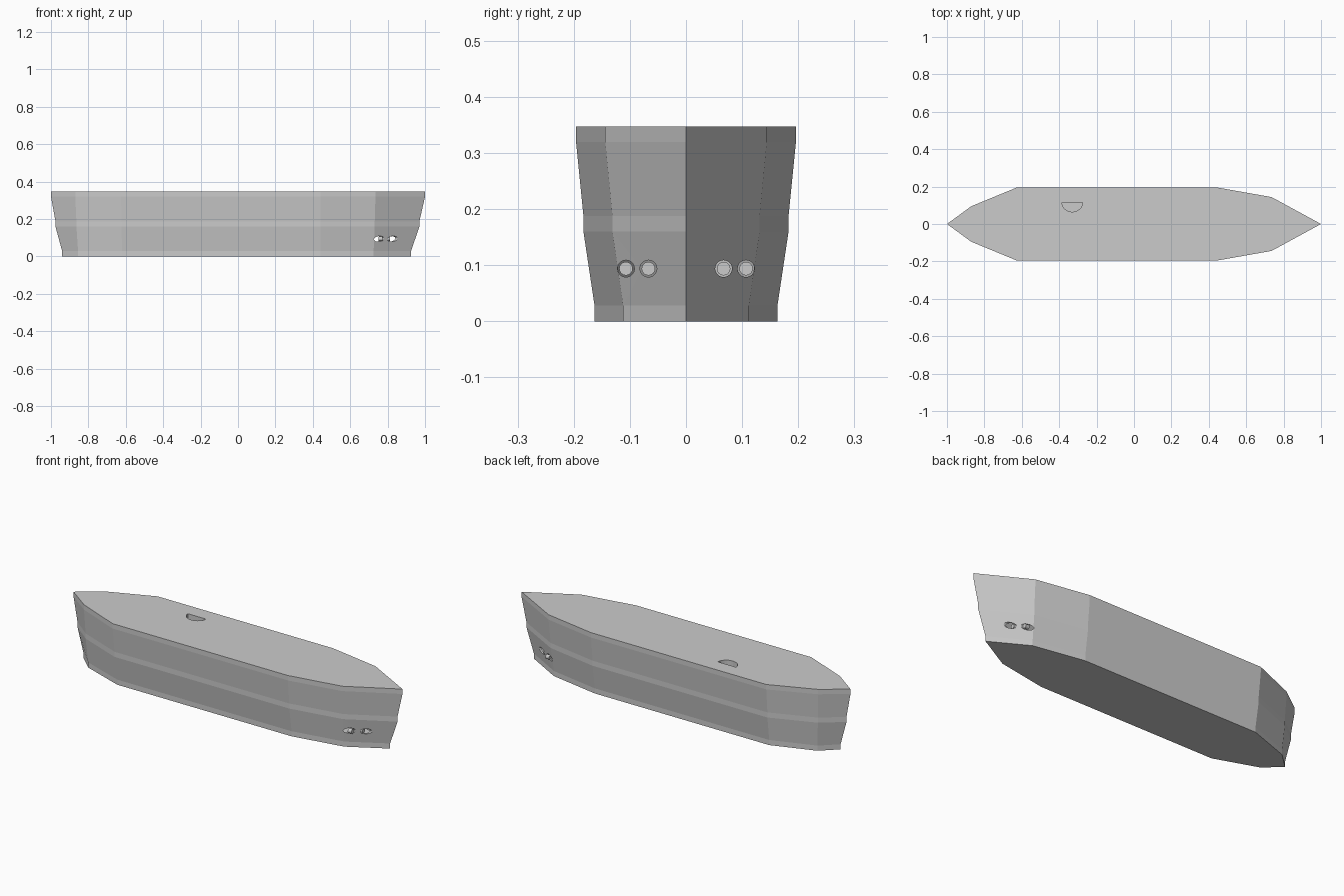
import bpy, bmesh, math

if "Cube" in bpy.data.objects:
    bpy.data.objects.remove(bpy.data.objects["Cube"])

# Half outlines of the deck and the keel, stern to bow
DECK = [(-1, 0), (-.87, .095), (-.625, .196), (.44, .196), (.735, .144), (1, 0)]
KEEL = [(-.94, 0), (-.855, .08), (-.62, .163), (.44, .163), (.725, .112), (.925, 0)]
# Height and blend from keel outline to deck outline
LEVELS = [(0, 0), (.028, 0), (.16, .6), (.188, .6), (.32, 1), (.347, 1)]


def finish(name, bm):
    bmesh.ops.recalc_face_normals(bm, faces=bm.faces)
    me = bpy.data.meshes.new(name)
    bm.to_mesh(me)
    bm.free()
    ob = bpy.data.objects.new(name, me)
    bpy.context.collection.objects.link(ob)
    return ob


def hull_body(name, s=(1, 1, 1)):
    bm = bmesh.new()
    rings = []
    for z, t in LEVELS:
        half = [(a[0] + (b[0] - a[0]) * t, a[1] + (b[1] - a[1]) * t)
                for a, b in zip(KEEL, DECK)]
        loop = half + [(x, -y) for x, y in half[-2:0:-1]]
        zz = .1735 + (z - .1735) * s[2]
        rings.append([bm.verts.new((x * s[0], y * s[1], zz)) for x, y in loop])
    n = len(rings[0])
    for lo, hi in zip(rings, rings[1:]):
        for i in range(n):
            j = (i + 1) % n
            bm.faces.new((lo[i], lo[j], hi[j], hi[i]))
    bm.faces.new(rings[0][::-1])
    bm.faces.new(rings[-1])
    return finish(name, bm)


def prism(name, loop, z0, z1, top=True):
    bm = bmesh.new()
    lo = [bm.verts.new((x, y, z0)) for x, y in loop]
    hi = [bm.verts.new((x, y, z1)) for x, y in loop]
    for i in range(len(loop)):
        j = (i + 1) % len(loop)
        bm.faces.new((lo[i], lo[j], hi[j], hi[i]))
    bm.faces.new(lo[::-1])
    if top:
        bm.faces.new(hi)
    return finish(name, bm)


def tube(name, x0, x1, y, z, r):
    bpy.ops.mesh.primitive_cylinder_add(vertices=32, radius=r, depth=x1 - x0,
                                        location=((x0 + x1) / 2, y, z),
                                        rotation=(0, math.pi / 2, 0))
    ob = bpy.context.object
    ob.name = name
    return ob


def cut(target, cutter):
    m = target.modifiers.new("cut", 'BOOLEAN')
    m.operation = 'DIFFERENCE'
    m.solver = 'EXACT'
    m.object = cutter
    cutter.hide_render = True
    cutter.hide_set(True)


# Hollow hull
hull = hull_body("hull")
cut(hull, hull_body("hull_cavity_cutter", (.99, .97, .97)))

# Bow ports with a short tube behind each
for side in (-1, 1):
    for y, front in ((.067, .812), (.107, .772)):
        cut(hull, tube("bow_port_cutter", .70, 1.0, side * y, .094, .015))
        tube("bow_tube", .75, front, side * y, .094, .012)

# Half-round deck well
arc = [(-.33 + .055 * math.cos(a), .115 + .05 * math.sin(a))
       for a in (math.pi + math.pi * i / 16 for i in range(17))]
cut(hull, prism("deck_well_cutter", arc, .32, .37))
prism("deck_well", arc, .315, .3465, top=False)
